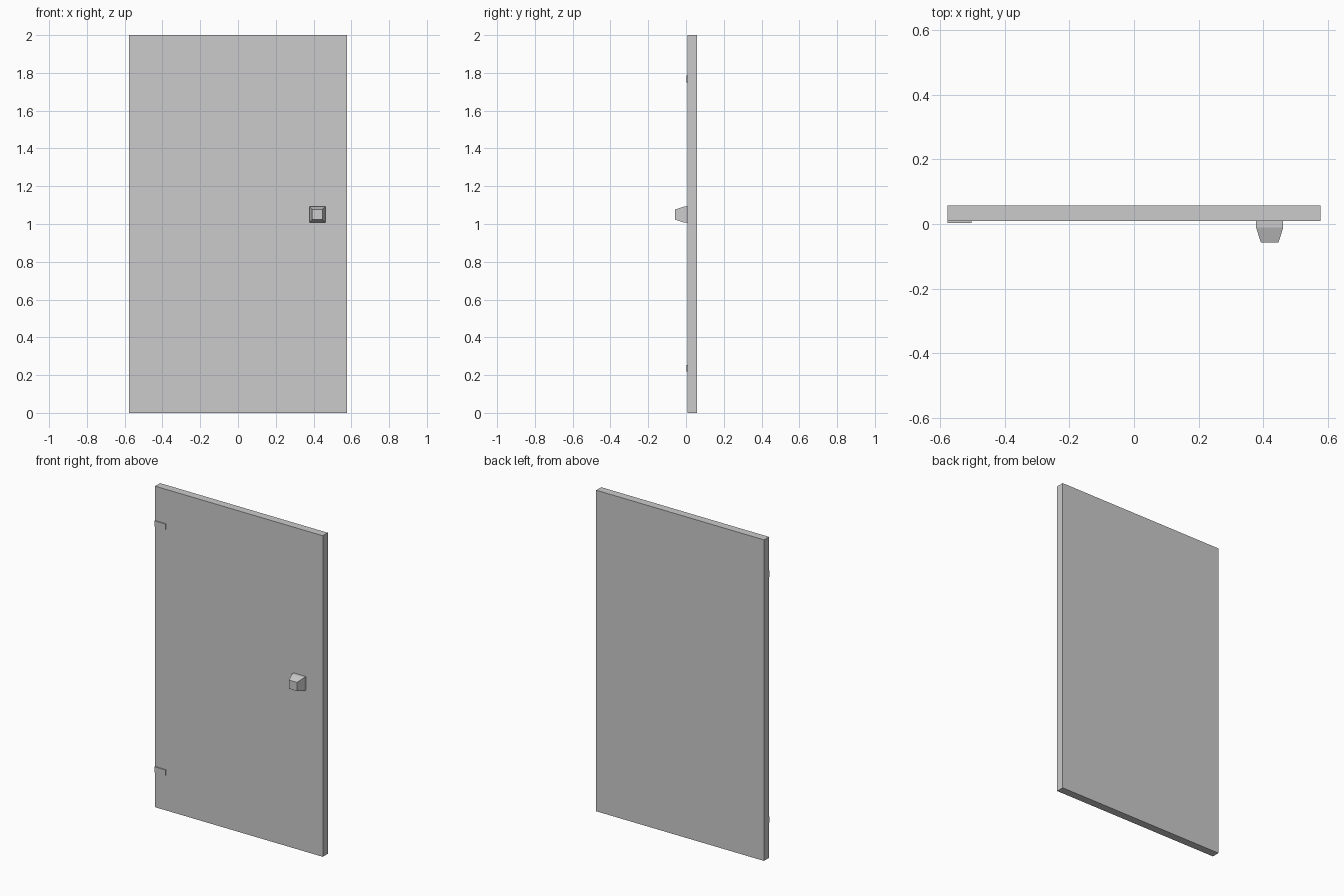
import bpy
import bmesh

cube = bpy.data.objects.get("Cube")
if cube:
    bpy.data.objects.remove(cube, do_unlink=True)

grey = bpy.data.materials.new("light grey")
grey.use_nodes = True
colour = (0.6, 0.6, 0.6, 1)
grey.diffuse_color = colour
grey.node_tree.nodes["Principled BSDF"].inputs["Base Color"].default_value = colour


def add_object(name, bm):
    bmesh.ops.recalc_face_normals(bm, faces=bm.faces)
    mesh = bpy.data.meshes.new(name)
    bm.to_mesh(mesh)
    bm.free()
    mesh.materials.append(grey)
    obj = bpy.data.objects.new(name, mesh)
    bpy.context.collection.objects.link(obj)
    return obj


def box(name, x, y, z):
    """Box spanning the (low, high) pair on each axis."""
    bm = bmesh.new()
    bmesh.ops.create_cube(bm, size=1)
    for v in bm.verts:
        v.co = [sum(r) / 2 + c * (r[1] - r[0]) for c, r in zip(v.co, (x, y, z))]
    return add_object(name, bm)


def square_loft(name, x, z, sections):
    """Solid of square sections, given as (y, half width), along y."""
    bm = bmesh.new()
    corners = ((-1, -1), (1, -1), (1, 1), (-1, 1))
    rings = [[bm.verts.new((x + i * h, y, z + k * h)) for i, k in corners]
             for y, h in sections]
    for a, b in zip(rings, rings[1:]):
        for i in range(4):
            j = (i + 1) % 4
            bm.faces.new((a[i], a[j], b[j], b[i]))
    bm.faces.new(rings[0])
    bm.faces.new(rings[-1])
    return add_object(name, bm)


# Door slab
half_width, front, back = 0.578, 0.009, 0.058
box("door_panel", (-half_width, half_width), (front, back), (0, 2))

# Thin hinge plates on the right edge
for name, top in (("upper_hinge", 1.786), ("lower_hinge", 0.254)):
    box(name, (-half_width, -0.503), (0.003, front), (top - 0.036, top))

# Tapered square knob
square_loft("knob", 0.42, 1.05, [(front, 0.042), (-0.011, 0.042), (-0.058, 0.027)])
